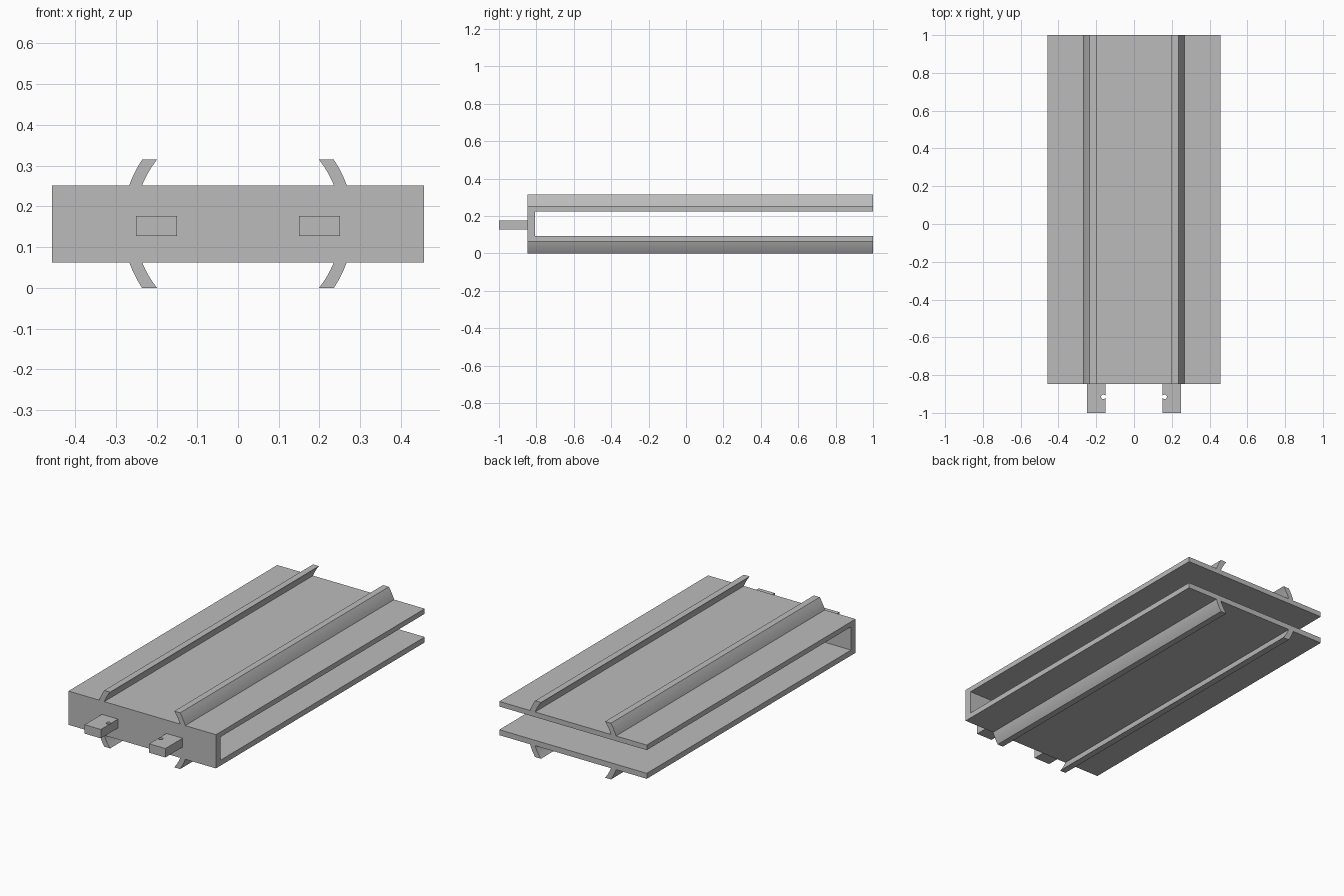
import bpy, bmesh, math

if "Cube" in bpy.data.objects:
    bpy.data.objects.remove(bpy.data.objects["Cube"])

grey = bpy.data.materials.new("plain grey")
grey.diffuse_color = (0.5, 0.5, 0.5, 1)
grey.use_nodes = True
grey.node_tree.nodes["Principled BSDF"].inputs["Base Color"].default_value = grey.diffuse_color

MID_Z = 0.1575
FRONT, BACK = -0.848, 1.0


def extrude_profile(name, points, offset):
    """Close a planar outline into a face and extrude it to a solid."""
    bm = bmesh.new()
    face = bm.faces.new([bm.verts.new(p) for p in points])
    out = bmesh.ops.extrude_face_region(bm, geom=[face])
    verts = [v for v in out["geom"] if isinstance(v, bmesh.types.BMVert)]
    bmesh.ops.translate(bm, vec=offset, verts=verts)
    bmesh.ops.recalc_face_normals(bm, faces=bm.faces)
    mesh = bpy.data.meshes.new(name)
    bm.to_mesh(mesh)
    bm.free()
    mesh.materials.append(grey)
    obj = bpy.data.objects.new(name, mesh)
    bpy.context.collection.objects.link(obj)
    return obj


def smooth(obj):
    bpy.ops.object.select_all(action='DESELECT')
    obj.select_set(True)
    bpy.context.view_layer.objects.active = obj
    bpy.ops.object.shade_smooth_by_angle(angle=math.radians(30))


# Channel body: two plates joined by a front wall
HALF_W, LOW, HIGH = 0.457, 0.063, 0.252
WALL = FRONT + 0.04
outline = [(FRONT, LOW), (BACK, LOW), (BACK, 0.0935), (WALL, 0.0935),
           (WALL, 0.2235), (BACK, 0.2235), (BACK, HIGH), (FRONT, HIGH)]
extrude_profile("channel_body", [(-HALF_W, y, z) for y, z in outline],
                (2 * HALF_W, 0, 0))


# Curved rails: slices of a ring centred on the body
def arc(radius, z0, z1, steps=8):
    a0, a1 = math.asin(z0 / radius), math.asin(z1 / radius)
    angles = [a0 + (a1 - a0) * i / steps for i in range(steps + 1)]
    return [(radius * math.cos(a), radius * math.sin(a)) for a in angles]


section = arc(0.283, 0.0945, MID_Z) + arc(0.2535, 0.0945, MID_Z)[::-1]
for sx, side in ((-1, "left"), (1, "right")):
    for sz, level in ((-1, "lower"), (1, "upper")):
        rail = extrude_profile(f"{level}_{side}_rail",
                               [(sx * x, FRONT, MID_Z + sz * z) for x, z in section],
                               (0, BACK - FRONT, 0))
        smooth(rail)

    # Front tab with a small pin hole
    tab = extrude_profile(f"{side}_tab",
                          [(sx * x, y, 0.127) for x, y in
                           ((0.15, -1), (0.25, -1), (0.25, FRONT), (0.15, FRONT))],
                          (0, 0, 0.05))
    bpy.ops.mesh.primitive_cylinder_add(vertices=24, radius=0.012, depth=0.2,
                                        location=(sx * 0.162, -0.915, 0.152))
    cutter = bpy.context.object
    cutter.name = f"{side}_hole_cutter"
    cutter.data.materials.append(grey)
    cut = tab.modifiers.new("pin hole", 'BOOLEAN')
    cut.operation, cut.solver, cut.object = 'DIFFERENCE', 'EXACT', cutter
    bpy.ops.object.select_all(action='DESELECT')
    tab.select_set(True)
    bpy.context.view_layer.objects.active = tab
    bpy.ops.object.modifier_apply(modifier=cut.name)
    bpy.data.objects.remove(cutter)
    smooth(tab)
